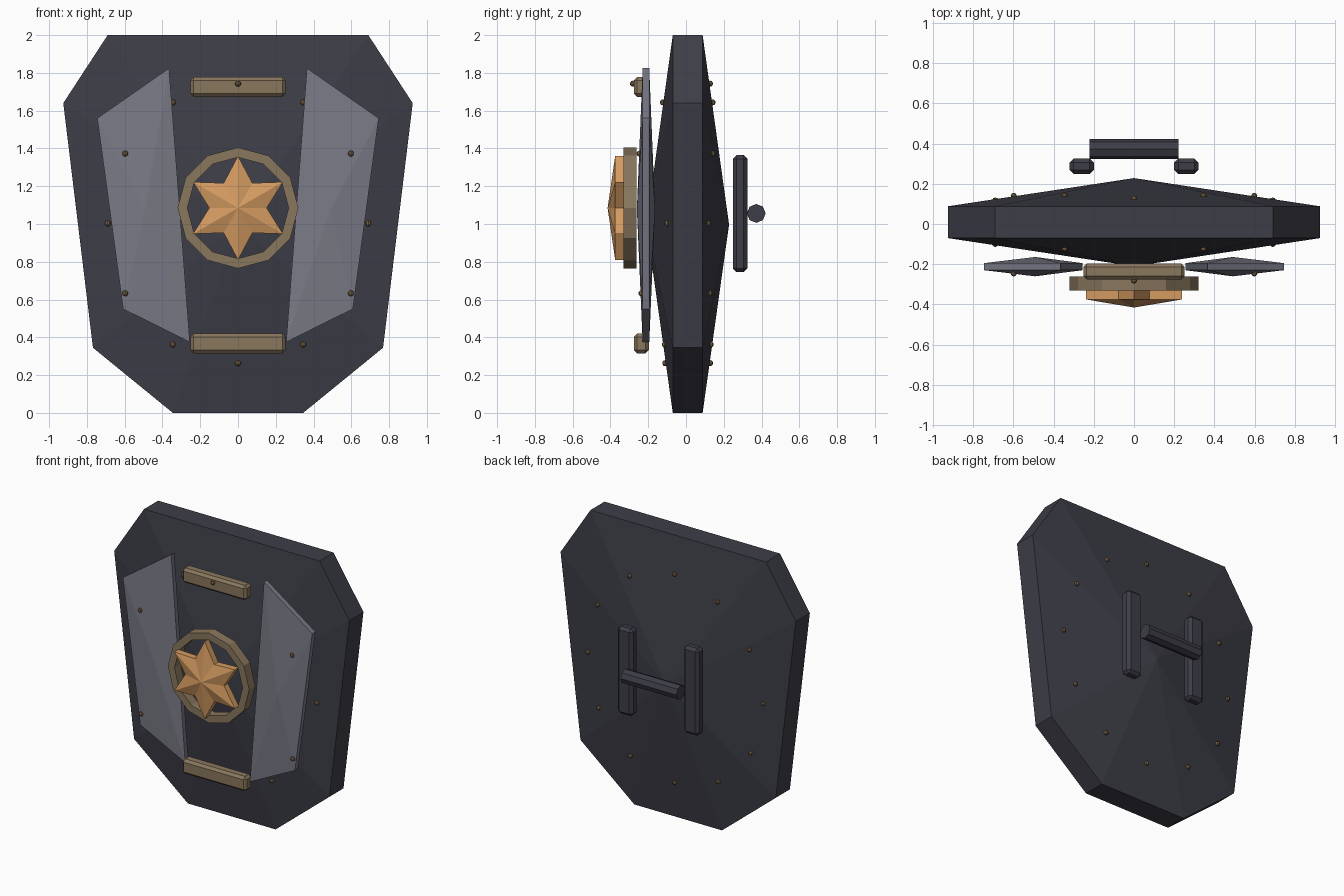
import bpy, bmesh, math
from mathutils import Vector, Matrix

if "Cube" in bpy.data.objects:
    bpy.data.objects.remove(bpy.data.objects["Cube"])


def material(name, rgb):
    m = bpy.data.materials.new(name)
    m.diffuse_color = (*rgb, 1)
    m.use_nodes = True
    m.node_tree.nodes["Principled BSDF"].inputs["Base Color"].default_value = m.diffuse_color
    return m


DARK = material("dark_steel", (0.047, 0.047, 0.064))
GREY = material("grey_steel", (0.195, 0.195, 0.24))
BRASS = material("old_brass", (0.25, 0.185, 0.11))
RIVET = material("rivet_brass", (0.19, 0.125, 0.06))
COPPER = material("bright_copper", (0.66, 0.33, 0.12))


def finish(bm, name, mat):
    bmesh.ops.recalc_face_normals(bm, faces=bm.faces[:])
    me = bpy.data.meshes.new(name)
    bm.to_mesh(me)
    bm.free()
    me.materials.append(mat)
    ob = bpy.data.objects.new(name, me)
    bpy.context.collection.objects.link(ob)
    return ob


def gem_plate(name, mat, outline, centre, y, half, peak):
    """Flat-rimmed plate whose front and back rise to a point."""
    bm = bmesh.new()
    n = len(outline)
    front = [bm.verts.new((x, y - half, z)) for x, z in outline]
    back = [bm.verts.new((x, y + half, z)) for x, z in outline]
    tip_f = bm.verts.new((centre[0], y - peak, centre[1]))
    tip_b = bm.verts.new((centre[0], y + peak, centre[1]))
    for i in range(n):
        j = (i + 1) % n
        bm.faces.new((front[i], front[j], back[j], back[i]))
        bm.faces.new((front[i], front[j], tip_f))
        bm.faces.new((back[i], back[j], tip_b))
    return finish(bm, name, mat)


def gauge(p, outline, centre):
    """0 at the plate's peak, 1 on its rim, above 1 outside."""
    c = Vector(centre)
    q = Vector(p) - c
    g = 0
    for i, a in enumerate(outline):
        a = Vector(a)
        e = Vector(outline[(i + 1) % len(outline)]) - a
        g = max(g, (q.x * e.y - q.y * e.x) / ((a - c).x * e.y - (a - c).y * e.x))
    return g


def bevel_box(name, mat, lo, hi, bevel):
    bm = bmesh.new()
    lo, hi = Vector(lo), Vector(hi)
    bmesh.ops.create_cube(bm, size=1, matrix=Matrix.Translation((lo + hi) / 2)
                          @ Matrix.Diagonal((*(hi - lo), 1)))
    bmesh.ops.bevel(bm, geom=bm.edges[:], offset=bevel, segments=1, affect='EDGES')
    return finish(bm, name, mat)


# Shield body
half_outline = [(0.69, 2.0), (0.925, 1.64), (0.768, 0.345), (0.345, 0.0)]
body = half_outline + [(-x, z) for x, z in reversed(half_outline)]
BODY_C, BODY_Y, BODY_H, BODY_P = (0, 0.997), 0.009, 0.079, 0.219
gem_plate("shield_body", DARK, body, BODY_C, BODY_Y, BODY_H, BODY_P)

# Side armour panels
panel = [(0.365, 1.825), (0.745, 1.56), (0.608, 0.55), (0.255, 0.375)]
PANEL_C, PANEL_Y, PANEL_H, PANEL_P = (0.492, 1.078), -0.212, 0.0175, 0.048
for side, s in (("right", 1), ("left", -1)):
    gem_plate("side_panel_" + side, GREY, [(s * x, z) for x, z in panel],
              (s * PANEL_C[0], PANEL_C[1]), PANEL_Y, PANEL_H, PANEL_P)

# Cross rails
for name, z in (("top_rail", 1.725), ("bottom_rail", 0.367)):
    bevel_box(name, BRASS, (-0.252, -0.276, z - 0.052), (0.252, -0.197, z + 0.052), 0.017)

# Twelve-sided emblem ring
EZ = 1.085
bm = bmesh.new()
loops = []
for r, y in ((0.32, -0.331), (0.32, -0.262), (0.268, -0.262), (0.268, -0.331)):
    loops.append([bm.verts.new((r * math.sin(k * math.pi / 6), y, EZ + r * math.cos(k * math.pi / 6)))
                  for k in range(12)])
for i in range(4):
    a, b = loops[i], loops[(i + 1) % 4]
    for k in range(12):
        j = (k + 1) % 12
        bm.faces.new((a[k], a[j], b[j], b[k]))
finish(bm, "emblem_ring", BRASS)

# Six-pointed star
star = []
for k in range(12):
    r = 0.152 if k % 2 else 0.275
    star.append((r * math.sin(k * math.pi / 6), EZ + r * math.cos(k * math.pi / 6)))
gem_plate("emblem_star", COPPER, star, (0, EZ), -0.352, 0.023, 0.063)

# Back handle: two uprights and an eight-sided grip
for side, s in (("right", 1), ("left", -1)):
    x = s * 0.26
    bevel_box("handle_upright_" + side, DARK, (x - 0.06, 0.248, 0.745), (x + 0.06, 0.325, 1.365), 0.02)
bm = bmesh.new()
bmesh.ops.create_cone(bm, cap_ends=True, segments=8, radius1=0.05, radius2=0.05, depth=0.44,
                      matrix=Matrix.Translation((0, 0.372, 1.056)) @ Matrix.Rotation(math.pi / 2, 4, 'Y'))
finish(bm, "handle_grip", DARK)

# Rivets on an ellipse, seated on whatever surface lies there
bm = bmesh.new()
for k in range(12):
    a = k * math.pi / 6
    x, z = 0.69 * math.cos(a), 1.003 + 0.74 * math.sin(a)
    d = BODY_H + (BODY_P - BODY_H) * (1 - gauge((x, z), body, BODY_C))
    y_front = BODY_Y - d
    g = gauge((abs(x), z), panel, PANEL_C)
    if k == 3:
        y_front = -0.278
    elif g < 0.97:
        y_front = PANEL_Y - PANEL_H - (PANEL_P - PANEL_H) * (1 - g)
    for y in (y_front - 0.003, BODY_Y + d + 0.003):
        bmesh.ops.create_uvsphere(bm, u_segments=8, v_segments=5, radius=0.016,
                                  matrix=Matrix.Translation((x, y, z)))
finish(bm, "rivets", RIVET)
